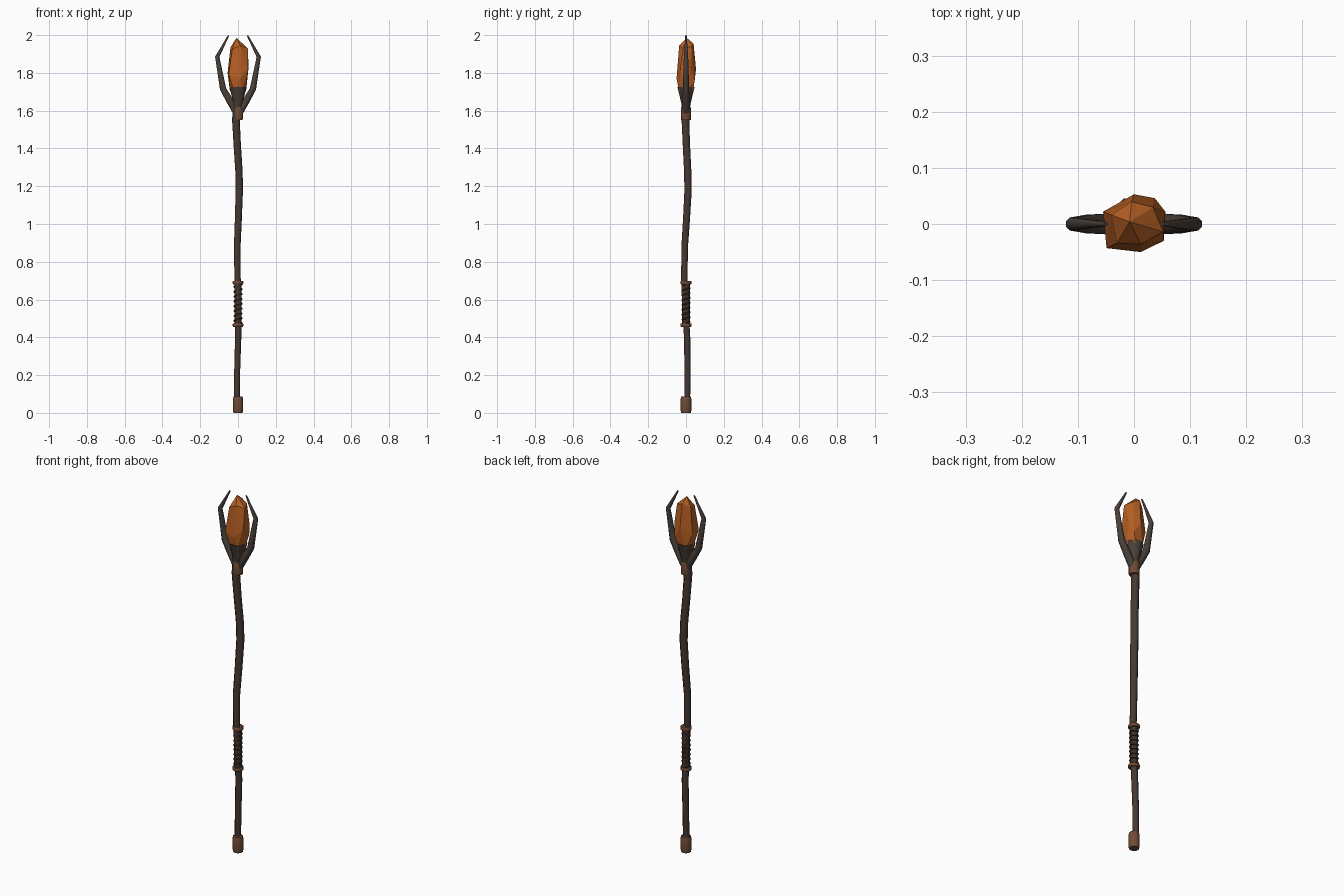
import bpy, bmesh, math
from mathutils import Vector

if "Cube" in bpy.data.objects:
    bpy.data.objects.remove(bpy.data.objects["Cube"])


def material(name, rgb):
    m = bpy.data.materials.new(name)
    m.diffuse_color = (*rgb, 1)
    m.use_nodes = True
    m.node_tree.nodes["Principled BSDF"].inputs["Base Color"].default_value = m.diffuse_color
    return m


WOOD = material("dark wood", (0.062, 0.041, 0.032))
CLAW = material("dark grey brown", (0.066, 0.050, 0.040))
BRONZE = material("bronze", (0.165, 0.072, 0.034))
LEATHER = material("dark leather", (0.055, 0.030, 0.020))
AMBER = material("amber crystal", (0.47, 0.115, 0.018))


def finish(bm, name, mat, smooth=True):
    bmesh.ops.recalc_face_normals(bm, faces=bm.faces)
    me = bpy.data.meshes.new(name)
    bm.to_mesh(me)
    bm.free()
    me.materials.append(mat)
    ob = bpy.data.objects.new(name, me)
    bpy.context.collection.objects.link(ob)
    if smooth:
        bpy.ops.object.select_all(action='DESELECT')
        ob.select_set(True)
        bpy.context.view_layer.objects.active = ob
        bpy.ops.object.shade_smooth_by_angle(angle=math.radians(50))
    return ob


def tube(name, mat, path, radii, sides=8, flat=False):
    """Sweep a round section along a path; flat keeps every ring horizontal."""
    bm = bmesh.new()
    pts = [Vector(p) for p in path]
    rings = []
    for i, p in enumerate(pts):
        t = (pts[min(i + 1, len(pts) - 1)] - pts[max(i - 1, 0)]).normalized()
        if flat:
            t = Vector((0, 0, 1))
        v = Vector((0, 1, 0)) if abs(t.y) < 0.9 else Vector((0, 0, 1))
        u = v.cross(t).normalized()
        v = t.cross(u)
        ring = []
        for k in range(sides):
            a = 2 * math.pi * (k + 0.5) / sides
            ring.append(bm.verts.new(p + radii[i] * (u * math.cos(a) + v * math.sin(a))))
        rings.append(ring)
    for a, b in zip(rings, rings[1:]):
        for k in range(sides):
            j = (k + 1) % sides
            bm.faces.new((a[k], a[j], b[j], b[k]))
    bm.faces.new(rings[0])
    bm.faces.new(rings[-1])
    return finish(bm, name, mat)


def lathe(name, mat, profile, sides=10):
    """Stack of rings around the z axis, from (radius, z) pairs."""
    return tube(name, mat, [(0, 0, z) for r, z in profile], [r for r, z in profile], sides, True)


# Crooked shaft
shaft = [(-0.006, 0.006, 0.03, 0.017), (-0.005, 0.008, 0.2, 0.017), (0.001, 0.006, 0.4, 0.018),
         (0.002, -0.003, 0.55, 0.018), (-0.002, -0.009, 0.7, 0.018), (-0.004, -0.007, 0.88, 0.019),
         (0.002, 0.003, 1.03, 0.020), (0.007, 0.011, 1.18, 0.021), (0.005, 0.009, 1.28, 0.021),
         (-0.004, 0.002, 1.42, 0.021), (-0.011, -0.003, 1.55, 0.022), (-0.006, -0.002, 1.65, 0.022)]
tube("shaft", WOOD, [s[:3] for s in shaft], [s[3] for s in shaft], 8, True)

# Bronze foot, grip rings and collar
lathe("foot_cap", BRONZE, [(0.025, 0), (0.028, 0.012), (0.028, 0.075), (0.025, 0.087)])
for name, z in (("lower_grip_ring", 0.465), ("upper_grip_ring", 0.69)):
    lathe(name, BRONZE, [(0.027, z - 0.009), (0.030, z - 0.004), (0.030, z + 0.004), (0.027, z + 0.009)])
lathe("collar", BRONZE, [(0.025, 1.55), (0.027, 1.558), (0.027, 1.61), (0.024, 1.62)])

# Leather grip with a spiral cord
lathe("grip", LEATHER, [(0.020, 0.465), (0.020, 0.69)])
N, TURNS = 80, 8
tube("grip_cord", LEATHER,
     [(0.0195 * math.cos(2 * math.pi * TURNS * i / N), 0.0195 * math.sin(2 * math.pi * TURNS * i / N),
       0.475 + 0.205 * i / N) for i in range(N + 1)], [0.0055] * (N + 1), 5)

# Cup under the crystal
lathe("cup", CLAW, [(0.020, 1.60), (0.027, 1.64), (0.049, 1.725), (0.040, 1.725), (0.02, 1.66)], 8)

# Two curved claws
for name, s in (("left_claw", -1), ("right_claw", 1)):
    tube(name, CLAW,
         [(s * 0.008, 0, 1.59), (s * 0.042, 0, 1.65), (s * 0.079, 0, 1.715),
          (s * 0.110, 0, 1.885), (s * 0.050, 0, 1.998)],
         [0.020, 0.020, 0.018, 0.0125, 0.004], 8)

# Irregular faceted crystal
points = [(-0.008, 0.004, 1.985)]
points += [(-0.040, 0.016, 1.935), (-0.030, -0.034, 1.925), (0.012, -0.036, 1.945),
           (0.052, -0.014, 1.93), (0.034, 0.030, 1.94), (-0.004, 0.040, 1.955)]
points += [(-0.055, 0.022, 1.80), (-0.049, -0.043, 1.79), (0.012, -0.050, 1.77),
           (0.053, -0.030, 1.82), (0.056, 0.022, 1.83), (0.037, 0.046, 1.76), (0, 0.053, 1.82)]
points += [(0.043 * math.cos(math.pi * k / 3), 0.043 * math.sin(math.pi * k / 3), 1.705) for k in range(6)]
bm = bmesh.new()
for p in points:
    bm.verts.new(p)
bmesh.ops.convex_hull(bm, input=bm.verts)
finish(bm, "crystal", AMBER, smooth=False)
